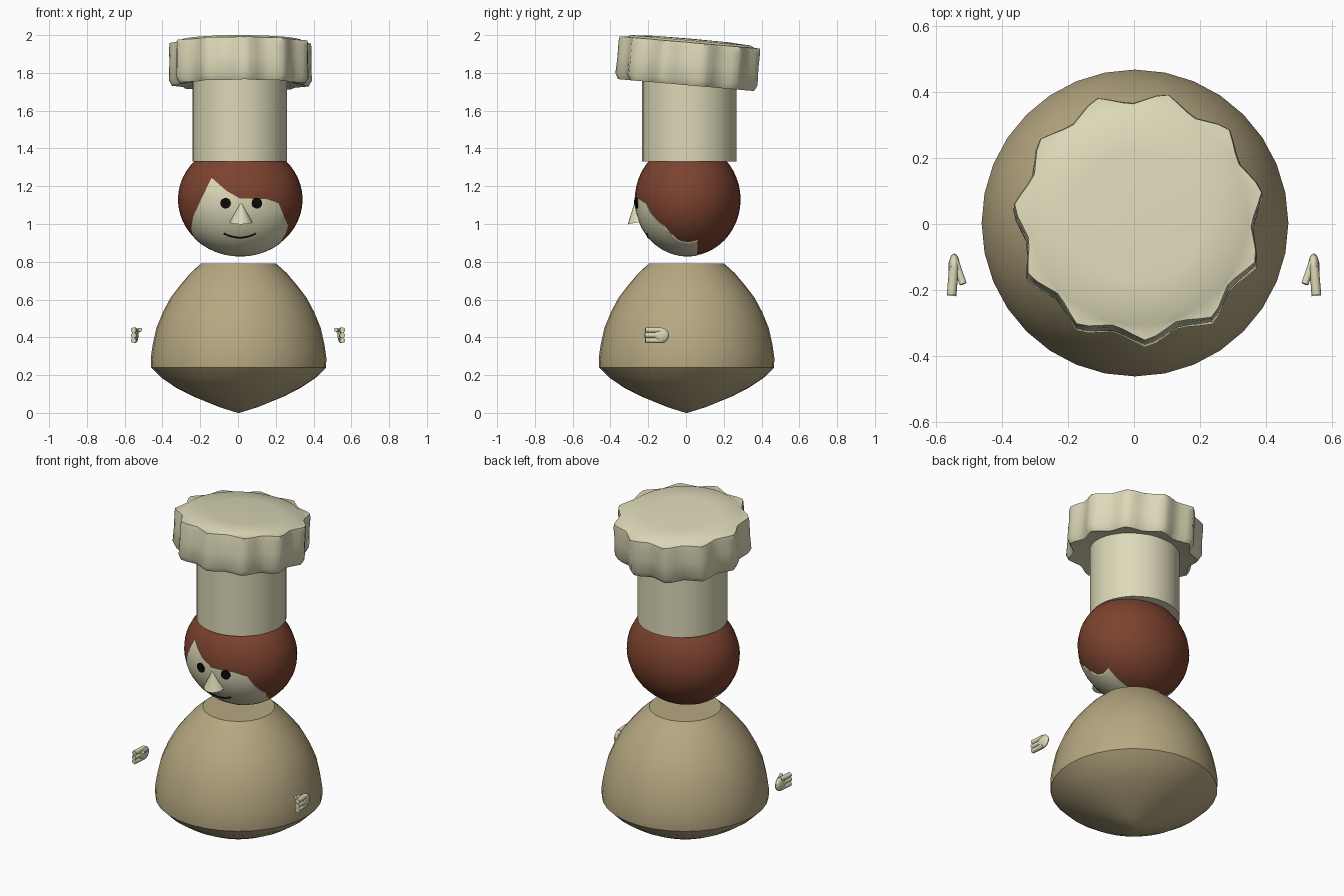
import bpy, bmesh, math
from mathutils import Vector, Matrix

if "Cube" in bpy.data.objects:
    bpy.data.objects.remove(bpy.data.objects["Cube"])

def material(name, rgb):
    m = bpy.data.materials.new(name)
    m.diffuse_color = (*rgb, 1)
    m.use_nodes = True
    m.node_tree.nodes["Principled BSDF"].inputs["Base Color"].default_value = m.diffuse_color
    return m

CREAM = material("cream", (0.72, 0.69, 0.48))
TAN = material("tan", (0.47, 0.39, 0.22))
HAIR = material("auburn", (0.20, 0.055, 0.028))
BLACK = material("black", (0.003, 0.003, 0.003))

def make(name, bm, mat, angle=40):
    bmesh.ops.recalc_face_normals(bm, faces=bm.faces)
    me = bpy.data.meshes.new(name)
    bm.to_mesh(me)
    bm.free()
    me.materials.append(mat)
    ob = bpy.data.objects.new(name, me)
    bpy.context.collection.objects.link(ob)
    bpy.ops.object.select_all(action='DESELECT')
    ob.select_set(True)
    bpy.context.view_layer.objects.active = ob
    if angle:
        bpy.ops.object.shade_smooth_by_angle(angle=math.radians(angle))
    return ob

def lathe(name, profile, mat, n=32, wave=None, matrix=Matrix(), angle=40):
    """Rings of (radius, z, wave amount) skinned together and capped."""
    bm = bmesh.new()
    rings = []
    for r, z, amp in profile:
        ring = []
        for i in range(n):
            a = 2 * math.pi * i / n
            rr = r + (amp * wave(a) if wave else 0)
            ring.append(bm.verts.new((rr * math.cos(a), rr * math.sin(a), z)))
        rings.append(ring)
    for lo, hi in zip(rings, rings[1:]):
        for i in range(n):
            j = (i + 1) % n
            bm.faces.new((lo[i], lo[j], hi[j], hi[i]))
    bm.faces.new(rings[0])
    bm.faces.new(rings[-1])
    bm.transform(matrix)
    return make(name, bm, mat, angle)

# Body: rounded bell with a shallow pointed base
body = [(0.004, 0), (0.1, 0.03), (0.24, 0.087), (0.33, 0.133), (0.41, 0.187), (0.463, 0.24),
        (0.465, 0.29), (0.455, 0.36), (0.435, 0.45), (0.40, 0.535), (0.36, 0.61),
        (0.31, 0.675), (0.255, 0.74), (0.2, 0.79)]
lathe("body", [(r, z, 0) for r, z in body], TAN, matrix=Matrix.Translation((0.003, 0.003, 0)))

# Head: hair-coloured ellipsoid
HC, HR = Vector((0.012, 0.009, 1.13)), Vector((0.33, 0.28, 0.30))

def ellipsoid(bm, centre, radii, u=32, v=24):
    m = Matrix.Translation(centre) @ Matrix.Diagonal((*radii, 1))
    bmesh.ops.create_uvsphere(bm, u_segments=u, v_segments=v, radius=1, matrix=m)

def on_head(x, z, lift=0.0):
    """Point on the front of the head at front-view position x, z."""
    dx, dz = (x - HC.x) / HR.x, (z - HC.z) / HR.z
    return Vector((x, HC.y - HR.y * math.sqrt(max(0, 1 - dx * dx - dz * dz)) * 1.008 - lift, z))

bm = bmesh.new()
ellipsoid(bm, HC, HR)
make("hair", bm, HAIR)

# Face: thin skin over the head, trimmed to the hairline outline
bm = bmesh.new()
ellipsoid(bm, HC, HR * 1.008)
face = make("face", bm, CREAM)
outline = [(-0.14, 1.245), (-0.06, 1.175), (0.01, 1.135), (0.15, 1.132), (0.215, 1.11),
           (0.265, 0.99), (0.25, 0.94), (0.2, 0.86), (0.2, 0.75), (-0.17, 0.75),
           (-0.17, 0.865), (-0.225, 0.91), (-0.25, 0.965), (-0.237, 1.04), (-0.2, 1.12)]
bm = bmesh.new()
f = bm.faces.new([bm.verts.new((x, -0.6, z)) for x, z in outline])
ext = bmesh.ops.extrude_face_region(bm, geom=[f])
bmesh.ops.translate(bm, vec=(0, 0.66, 0), verts=[v for v in ext["geom"] if isinstance(v, bmesh.types.BMVert)])
cutter = make("hairline_cutter", bm, CREAM, 0)
cutter.hide_render = True
mod = face.modifiers.new("trim", 'BOOLEAN')
mod.operation, mod.solver, mod.object = 'INTERSECT', 'EXACT', cutter
bpy.context.view_layer.objects.active = face
bpy.ops.object.modifier_apply(modifier=mod.name)
bpy.data.objects.remove(cutter, do_unlink=True)

def tube(bm, a, b, r1, r2=None, n=12):
    """Tapered rod from a to b."""
    a, b = Vector(a), Vector(b)
    q = (b - a).to_track_quat('Z', 'Y').to_matrix().to_4x4()
    bmesh.ops.create_cone(bm, cap_ends=True, segments=n, radius1=r1, radius2=r1 if r2 is None else r2,
                          depth=(b - a).length, matrix=Matrix.Translation((a + b) / 2) @ q)

# Eyes: thin discs lying on the face
for side, x in (("left", -0.066), ("right", 0.1)):
    p = on_head(x, 1.11)
    d = p - HC
    nrm = Vector((d.x / HR.x**2, d.y / HR.y**2, d.z / HR.z**2)).normalized()
    bm = bmesh.new()
    tube(bm, p - nrm * 0.004, p + nrm * 0.004, 0.028, n=16)
    make(side + "_eye", bm, BLACK)

# Nose: cone standing against the face
bm = bmesh.new()
tube(bm, (0.016, -0.25, 1.01), (0.016, -0.27, 1.11), 0.06, 0.004, 16)
make("nose", bm, CREAM)

# Mouth: thin curved line
bm = bmesh.new()
pts = []
for i in range(13):
    t = i / 6 - 1
    pts.append(on_head(0.01 + 0.085 * t, 0.928 + 0.022 * t * t, 0.001))
for a, b in zip(pts, pts[1:]):
    tube(bm, a, b, 0.0045, n=6)
make("mouth", bm, BLACK)

# Hat: straight band and a tilted, pleated crown
lathe("hat_band", [(0.25, 1.33, 0), (0.25, 1.77, 0)], CREAM, matrix=Matrix.Translation((0.01, 0.018, 0)))

def pleat(a):
    t = ((a - math.radians(12)) * 11 / (2 * math.pi)) % 1
    return abs(2 * t - 1) ** 1.3          # 1 at the pleat tips, 0 in the valleys

crown = [(0.24, 0.02, 0), (0.325, 0.0, 0.045), (0.345, 0.03, 0.042), (0.348, 0.12, 0.035),
         (0.345, 0.2, 0.04), (0.34, 0.226, 0.042), (0.333, 0.229, 0), (0.32, 0.238, 0),
         (0.2, 0.245, 0), (0.01, 0.247, 0)]
lathe("hat_crown", crown, CREAM, n=66, wave=pleat, angle=45,
      matrix=Matrix.Translation((0.015, 0.005, 1.735)) @ Matrix.Rotation(math.radians(-5), 4, 'X'))

# Hands: palm, three fingers and an inward thumb, mirrored
for side, s in (("left", -1), ("right", 1)):
    bm = bmesh.new()
    ellipsoid(bm, (s * 0.545, -0.135, 0.41), (0.018, 0.046, 0.041), 16, 10)
    rods = [((0.546, -0.13, z), (0.553, y, z), 0.0145) for z, y in ((0.384, -0.215), (0.411, -0.218), (0.438, -0.215))]
    rods.append(((0.543, -0.11, 0.43), (0.518, -0.182, 0.44), 0.011))
    for a, b, r in rods:
        a, b = (Vector((s * p[0], p[1], p[2])) for p in (a, b))
        tube(bm, a, b, r)
    make(side + "_hand", bm, CREAM)
